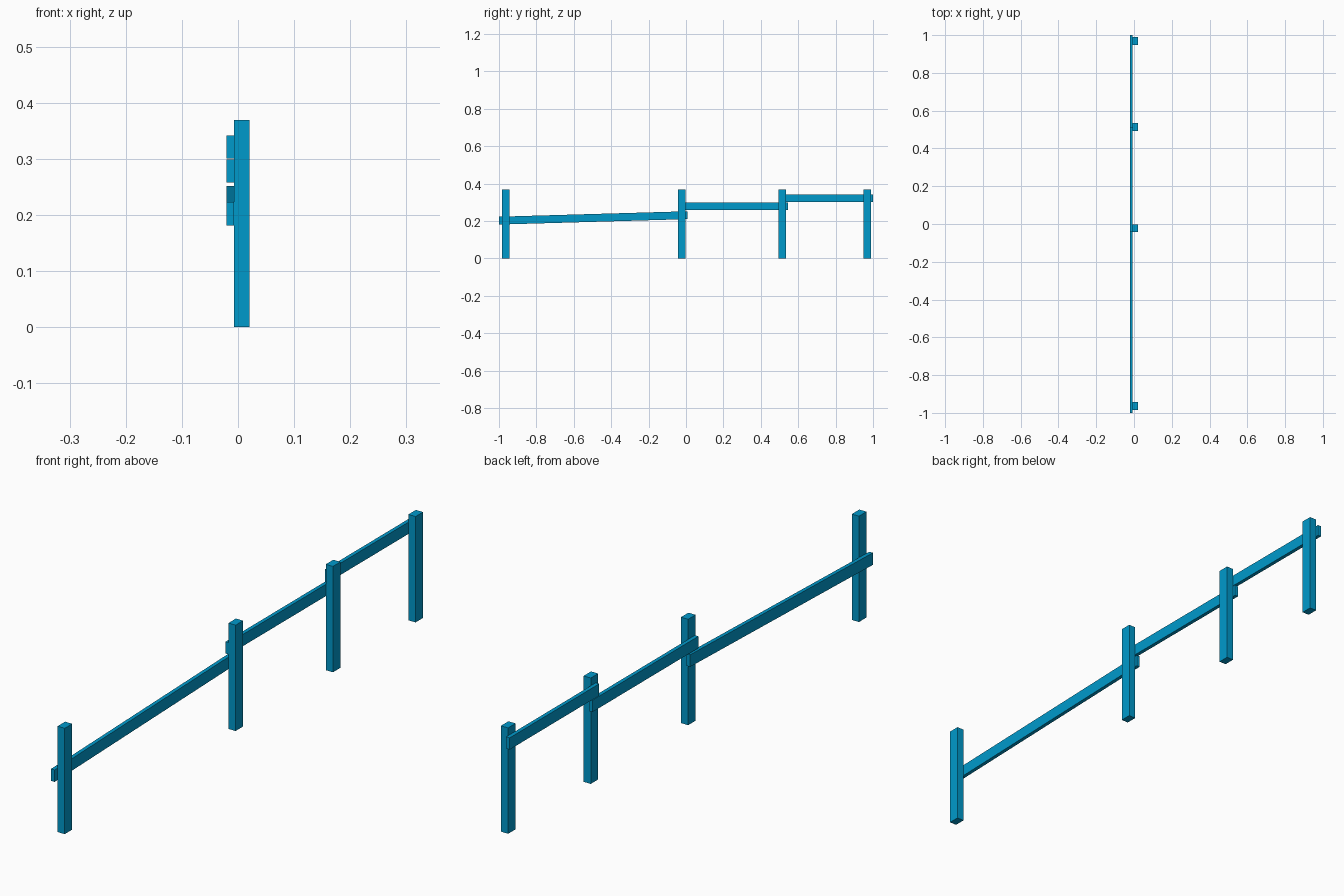
import bpy, bmesh

if "Cube" in bpy.data.objects:
    bpy.data.objects.remove(bpy.data.objects["Cube"])

mat = bpy.data.materials.new("blue_paint")
mat.diffuse_color = (0.0, 0.32, 0.6, 1)
mat.use_nodes = True
mat.node_tree.nodes["Principled BSDF"].inputs["Base Color"].default_value = mat.diffuse_color


def beam(name, x0, x1, y0, y1, z_start, z_end):
    """Box along y; z_start and z_end are the (bottom, top) at each end."""
    bm = bmesh.new()
    bmesh.ops.create_cube(bm, size=1)
    for v in bm.verts:
        bottom, top = z_end if v.co.y > 0 else z_start
        v.co = (x1 if v.co.x > 0 else x0,
                y1 if v.co.y > 0 else y0,
                top if v.co.z > 0 else bottom)
    mesh = bpy.data.meshes.new(name)
    bm.to_mesh(mesh)
    bm.free()
    mesh.materials.append(mat)
    obj = bpy.data.objects.new(name, mesh)
    bpy.context.collection.objects.link(obj)


# Upright posts
for i, y in enumerate((-0.963, -0.022, 0.514, 0.969), 1):
    beam(f"post_{i}", -0.007, 0.0205, y - 0.0205, y + 0.0205, (0, 0.369), (0, 0.369))

# Rails fixed to the left face of the posts; the first one slopes upward
beam("sloping_rail", -0.0205, -0.007, -1.0, 0.007, (0.181, 0.223), (0.21, 0.252))
beam("middle_rail", -0.0205, -0.007, -0.039, 0.545, (0.258, 0.299), (0.258, 0.299))
beam("upper_rail", -0.0205, -0.007, 0.507, 1.0, (0.301, 0.342), (0.301, 0.342))
